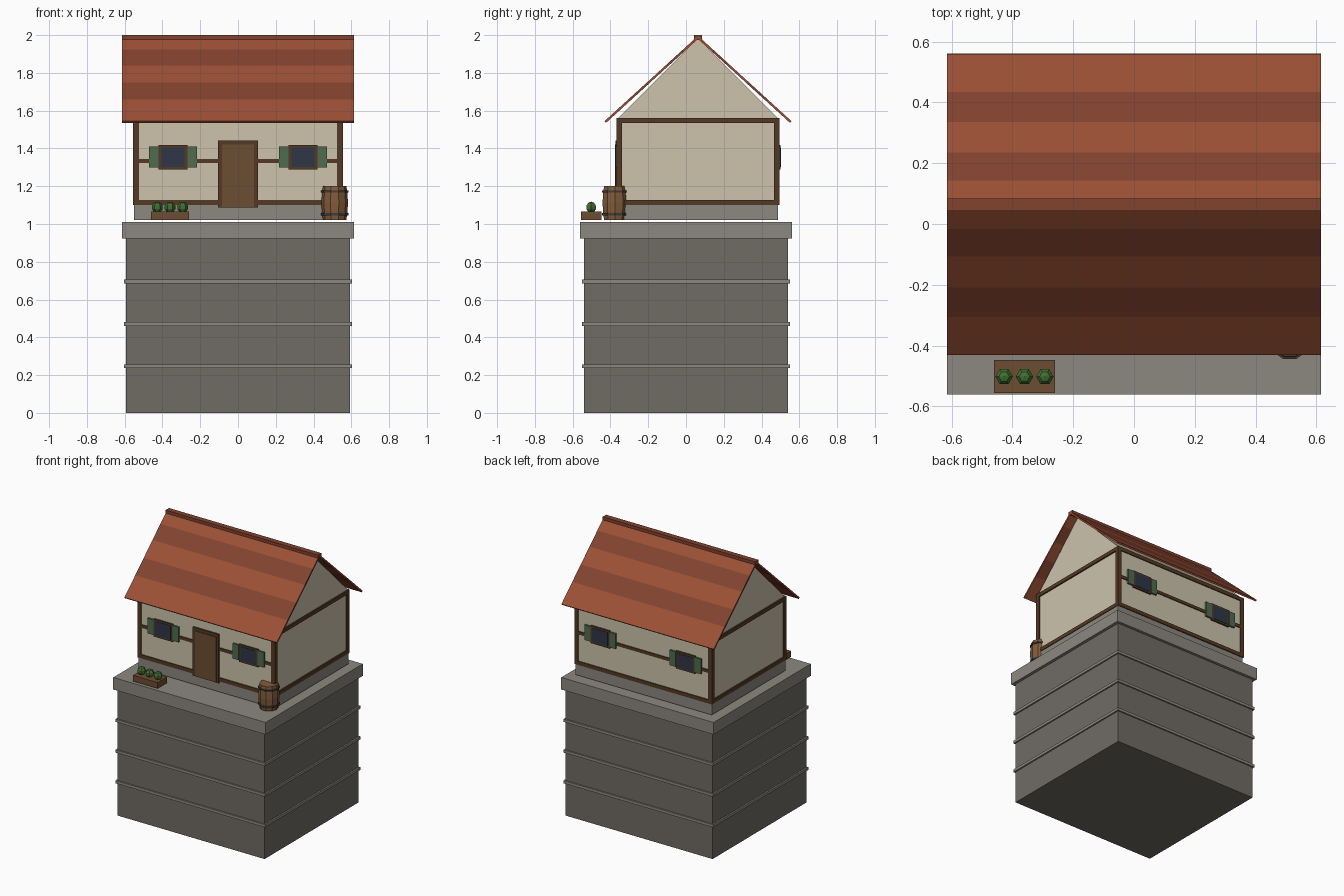
import bpy, bmesh, math
from mathutils import Vector, Matrix

if "Cube" in bpy.data.objects:
    bpy.data.objects.remove(bpy.data.objects["Cube"])


def mat(name, r, g, b):
    m = bpy.data.materials.new(name)
    lin = [((c / 255 + 0.055) / 1.055) ** 2.4 for c in (r, g, b)]
    m.diffuse_color = (*lin, 1)
    m.use_nodes = True
    m.node_tree.nodes["Principled BSDF"].inputs["Base Color"].default_value = m.diffuse_color
    return m


STONE = mat("stone", 112, 107, 100)
TRIM = mat("pale_stone", 140, 136, 128)
PLASTER = mat("plaster", 205, 195, 172)
TIMBER = mat("timber", 84, 58, 38)
WOOD = mat("wood", 108, 77, 50)
BARREL = mat("barrel_wood", 130, 92, 58)
IRON = mat("iron", 62, 60, 60)
TILE_A = mat("tile_light", 156, 80, 54)
TILE_B = mat("tile_dark", 130, 66, 46)
GLASS = mat("glass", 46, 54, 70)
GREEN = mat("shutter_green", 78, 108, 78)
LEAF = mat("leaf", 66, 112, 50)


def finish(name, bm, m):
    bmesh.ops.recalc_face_normals(bm, faces=bm.faces)
    me = bpy.data.meshes.new(name)
    bm.to_mesh(me)
    bm.free()
    ob = bpy.data.objects.new(name, me)
    bpy.context.collection.objects.link(ob)
    me.materials.append(m)
    return ob


def box(name, x0, x1, y0, y1, z0, z1, m):
    bm = bmesh.new()
    bmesh.ops.create_cube(bm, size=1)
    for v in bm.verts:
        v.co = Vector(((x0 + x1) / 2 + v.co.x * (x1 - x0),
                       (y0 + y1) / 2 + v.co.y * (y1 - y0),
                       (z0 + z1) / 2 + v.co.z * (z1 - z0)))
    return finish(name, bm, m)


def prism_x(name, yz, half, m):
    """Extrude a profile in the y-z plane along x."""
    bm = bmesh.new()
    f = bm.faces.new([bm.verts.new((-half, y, z)) for y, z in yz])
    ext = bmesh.ops.extrude_face_region(bm, geom=[f])["geom"]
    bmesh.ops.translate(bm, vec=(2 * half, 0, 0),
                        verts=[g for g in ext if isinstance(g, bmesh.types.BMVert)])
    return finish(name, bm, m)


def lathe(name, profile, n, cx, cy, m):
    """Stack of n-sided rings from (radius, z) pairs, capped."""
    bm = bmesh.new()
    rings = [[bm.verts.new((cx + r * math.cos(2 * math.pi * i / n),
                            cy + r * math.sin(2 * math.pi * i / n), z))
              for i in range(n)] for r, z in profile]
    for a, b in zip(rings, rings[1:]):
        for i in range(n):
            bm.faces.new((a[i], a[(i + 1) % n], b[(i + 1) % n], b[i]))
    bm.faces.new(rings[0])
    bm.faces.new(rings[-1])
    return finish(name, bm, m)


# Stone tower base with string courses and cap
box("tower", -0.593, 0.593, -0.54, 0.54, 0, 0.925, STONE)
for z in (0.247, 0.471, 0.695):
    box("string_course", -0.604, 0.604, -0.55, 0.55, z - 0.01, z + 0.01, TRIM)
box("tower_cap", -0.615, 0.615, -0.56, 0.56, 0.922, 1.01, TRIM)

# House body: plinth and plastered walls with gables
YC = 0.0635
YF, YB = -0.361, 0.488
box("plinth", -0.55, 0.55, YF, YB, 1.02, 1.105, TRIM)
prism_x("walls", [(YF, 1.10), (YB, 1.10), (YB, 1.56), (YC, 1.982), (YF, 1.56)], 0.545, PLASTER)

# Timber frame
OX, OF, OB, T = 0.555, -0.368, 0.495, 0.03
for sx in (-1, 1):
    xs = sorted((sx * OX, sx * (OX - T)))
    for y0, y1 in ((OF, OF + T), (OB - T, OB)):
        box("corner_post", *xs, y0, y1, 1.10, 1.56, TIMBER)
    for z0, z1 in ((1.10, 1.127), (1.535, 1.562)):
        box("side_beam", *xs, OF, OB, z0, z1, TIMBER)
for y0, y1 in ((OF, OF + T), (OB - T, OB)):
    for z0, z1 in ((1.10, 1.127), (1.323, 1.345), (1.535, 1.562)):
        box("long_beam", -OX, OX, y0, y1, z0, z1, TIMBER)

# Door with raised panel
box("door_frame", -0.105, 0.105, -0.372, -0.34, 1.088, 1.443, TIMBER)
box("door", -0.085, 0.085, -0.376, -0.34, 1.09, 1.42, WOOD)

# Windows with shutters, front and back
for face, s in ((YF, -1), (YB, 1)):
    def panel(name, x0, x1, z0, z1, out, m):
        ys = sorted((face - s * 0.01, face + s * out))
        box(name, x0, x1, *ys, z0, z1, m)
    for cx in (-0.344, 0.344):
        panel("window_frame", cx - 0.077, cx + 0.077, 1.289, 1.417, 0.011, TIMBER)
        panel("window_glass", cx - 0.062, cx + 0.062, 1.302, 1.404, 0.014, GLASS)
        for d in (-1, 1):
            xs = sorted((cx + d * 0.077, cx + d * 0.126))
            panel("shutter", *xs, 1.30, 1.41, 0.013, GREEN)

# Roof slopes laid as five alternating tile courses
EAVE, RIDGE = Vector((0.491, 1.54)), Vector((0.0, 1.988))
normal = Vector((RIDGE.y - EAVE.y, EAVE.x)).normalized()
normal = Vector((abs(normal.x), abs(normal.y))) * 0.006
STOPS = (0, 0.255, 0.455, 0.66, 0.845, 1)
for s in (-1, 1):
    for i, (a, b) in enumerate(zip(STOPS, STOPS[1:])):
        p, q = EAVE.lerp(RIDGE, a), EAVE.lerp(RIDGE, b)
        prof = [p - normal, q - normal, q + normal, p + normal]
        prism_x("tile_course", [(YC + s * v.x, v.y) for v in prof], 0.615, TILE_B if i % 2 else TILE_A)
box("ridge_cap", -0.615, 0.615, YC - 0.02, YC + 0.02, 1.974, 2.0, TILE_B)

# Barrel with iron hoops
BX, BY = 0.512, -0.375
lathe("barrel", [(0.062, 1.022), (0.068, 1.07), (0.07, 1.11), (0.068, 1.155), (0.062, 1.2)], 10, BX, BY, BARREL)
for z in (1.052, 1.172):
    lathe("barrel_hoop", [(0.072, z - 0.006), (0.072, z + 0.006)], 10, BX, BY, IRON)

# Planter with three small shrubs
box("planter", -0.46, -0.26, -0.555, -0.447, 1.022, 1.065, WOOD)
for i in range(3):
    bm = bmesh.new()
    bmesh.ops.create_uvsphere(bm, u_segments=6, v_segments=5, radius=0.03,
                              matrix=Matrix.Translation((-0.427 + 0.067 * i, -0.502, 1.088))
                              @ Matrix.Rotation(math.pi / 2, 4, 'Z'))
    finish("shrub", bm, LEAF)
